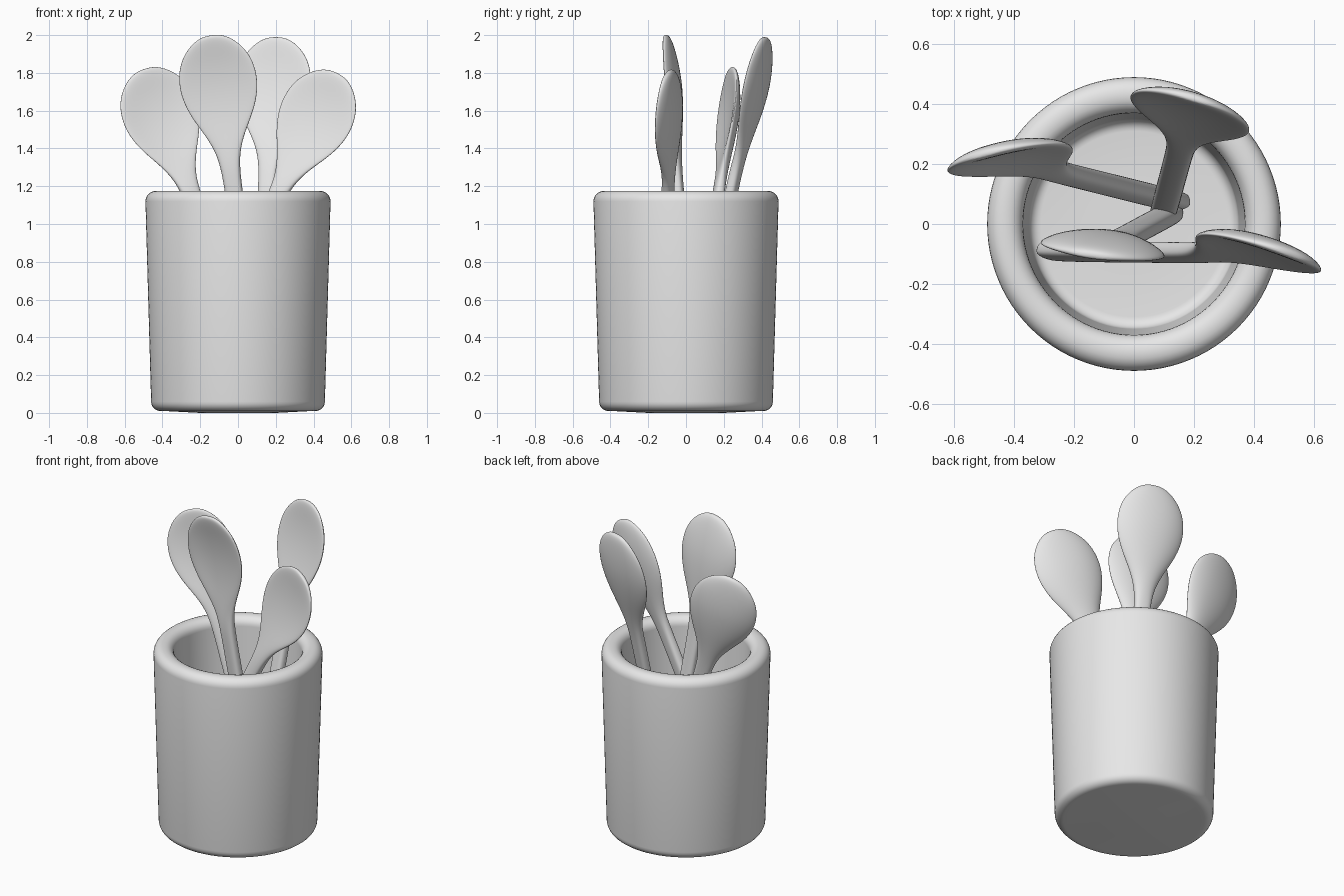
import bpy, bmesh
from math import sin, cos, pi, copysign
from mathutils import Vector

cube = bpy.data.objects.get("Cube")
if cube:
    bpy.data.objects.remove(cube)

grey = bpy.data.materials.new("plain_grey")
grey.use_nodes = True
grey.diffuse_color = (0.8, 0.8, 0.8, 1)
grey.node_tree.nodes["Principled BSDF"].inputs["Base Color"].default_value = (0.8, 0.8, 0.8, 1)


def skin(name, rings, levels):
    """Join closed rings of points into a smooth, capped surface."""
    bm = bmesh.new()
    loops = [[bm.verts.new(p) for p in ring] for ring in rings]
    for a, b in zip(loops, loops[1:]):
        for i in range(len(a)):
            j = (i + 1) % len(a)
            bm.faces.new((a[i], a[j], b[j], b[i]))
    bm.faces.new(loops[0][::-1])
    bm.faces.new(loops[-1])
    bmesh.ops.recalc_face_normals(bm, faces=bm.faces)
    mesh = bpy.data.meshes.new(name)
    bm.to_mesh(mesh)
    bm.free()
    mesh.materials.append(grey)
    mesh.shade_smooth()
    obj = bpy.data.objects.new(name, mesh)
    bpy.context.collection.objects.link(obj)
    if levels:
        mod = obj.modifiers.new("smooth", "SUBSURF")
        mod.levels = mod.render_levels = levels
    return obj


# Pot: turned profile (radius, height) with rounded corners
def arc(r, z, size, start, end, steps=6):
    angles = [start + (end - start) * k / steps for k in range(steps + 1)]
    return [(r + size * cos(a), z + size * sin(a)) for a in angles]


profile = [(0.2, 0.0), (0.39, 0.01)]
profile += arc(0.41, 0.06, 0.05, -pi / 2, 0)
profile += arc(0.435, 1.12, 0.055, 0, pi / 2)
profile += arc(0.425, 1.12, 0.055, pi / 2, pi)
profile += arc(0.31, 0.14, 0.04, 0, -pi / 2)
profile += [(0.15, 0.1)]
SIDES = 96
skin("pot", [[(r * cos(2 * pi * k / SIDES), r * sin(2 * pi * k / SIDES), z)
              for k in range(SIDES)] for r, z in profile], 0)

# Spoon stations: distance along, half width, half thickness, bowl depth
STATIONS = [
    (0.0, 0.02, 0.012, 0), (0.01, 0.038, 0.026, 0), (0.06, 0.046, 0.032, 0),
    (0.6, 0.046, 0.032, 0), (1.08, 0.047, 0.031, 0), (1.2, 0.05, 0.03, 0),
    (1.3, 0.065, 0.028, 0.008), (1.4, 0.11, 0.026, 0.02), (1.5, 0.17, 0.025, 0.032),
    (1.6, 0.207, 0.025, 0.038), (1.69, 0.215, 0.025, 0.037), (1.78, 0.198, 0.024, 0.028),
    (1.85, 0.155, 0.023, 0.016), (1.9, 0.1, 0.02, 0.006), (1.925, 0.04, 0.012, 0),
]


def power(v, e):
    return copysign(abs(v) ** e, v)


def spoon(name, bottom, tip, across):
    """Spoon from its foot to its tip, bowl hollow towards the front."""
    bottom, tip = Vector(bottom), Vector(tip)
    along = (tip - bottom).normalized()
    across = Vector(across)
    across = (across - along * across.dot(along)).normalized()
    front = across.cross(along)
    stretch = (tip - bottom).length / STATIONS[-1][0]
    rings = []
    for s, width, thick, depth in STATIONS:
        e = 0.7 if s < 1.25 else 0.9
        ring = []
        for k in range(16):
            c, n = cos(2 * pi * k / 16), sin(2 * pi * k / 16)
            lift = thick * power(n, e) - depth * (1 - c * c)
            ring.append(bottom + along * s * stretch
                        + across * width * power(c, e) + front * lift)
        rings.append(ring)
    return skin(name, rings, 2)


spoon("front_spoon", (0.13, 0.04, 0.1), (-0.14, -0.105, 2.0), (1, -0.12, 0))
spoon("back_spoon", (0.09, 0.01, 0.11), (0.2, 0.42, 1.99), (1, -0.3, 0))
spoon("right_spoon", (0.16, 0.07, 0.1), (-0.5, 0.235, 1.82), (1, 0.2, 0))
spoon("left_spoon", (-0.3, -0.09, 0.12), (0.525, -0.1, 1.8), (1, -0.3, 0))
